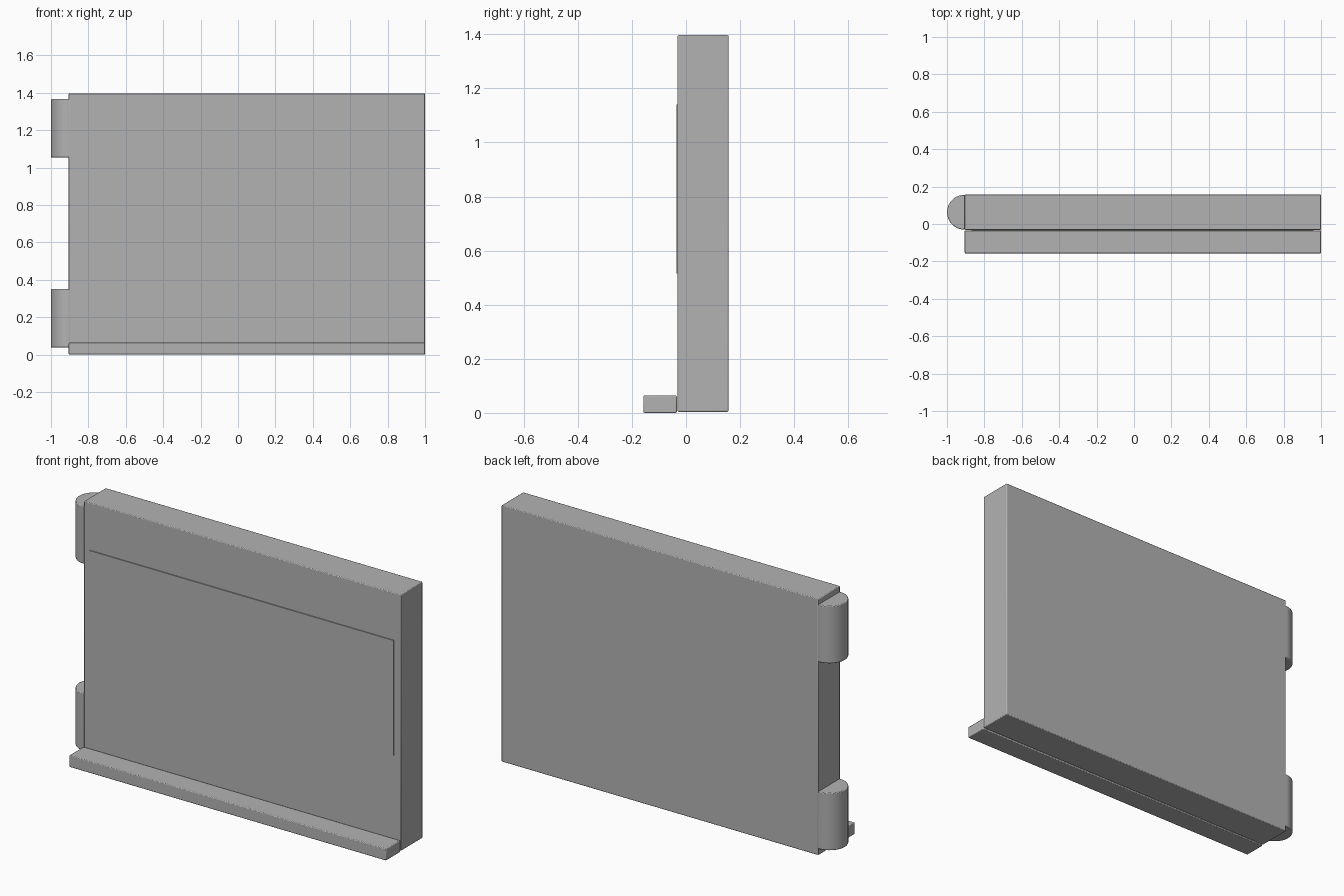
import bpy
import bmesh
import math

if "Cube" in bpy.data.objects:
    bpy.data.objects.remove(bpy.data.objects["Cube"], do_unlink=True)

grey = bpy.data.materials.new("plain grey")
grey.use_nodes = True
colour = (0.45, 0.45, 0.45, 1)
grey.diffuse_color = colour
grey.node_tree.nodes["Principled BSDF"].inputs["Base Color"].default_value = colour


def extrude_outline(name, outline, low, high, edge=0.0):
    """Stand a closed xy outline up between two heights, with softened edges."""
    bm = bmesh.new()
    face = bm.faces.new([bm.verts.new((x, y, low)) for x, y in outline])
    top = bmesh.ops.extrude_face_region(bm, geom=[face])
    raised = [v for v in top["geom"] if isinstance(v, bmesh.types.BMVert)]
    bmesh.ops.translate(bm, verts=raised, vec=(0, 0, high - low))
    bmesh.ops.recalc_face_normals(bm, faces=bm.faces)
    mesh = bpy.data.meshes.new(name)
    bm.to_mesh(mesh)
    bm.free()
    mesh.materials.append(grey)
    obj = bpy.data.objects.new(name, mesh)
    bpy.context.collection.objects.link(obj)
    if edge:
        bevel = obj.modifiers.new("soft edges", "BEVEL")
        bevel.width = edge
        bevel.segments = 2
        bevel.limit_method = "ANGLE"
        bevel.angle_limit = math.radians(40)
    bpy.ops.object.select_all(action="DESELECT")
    obj.select_set(True)
    bpy.context.view_layer.objects.active = obj
    bpy.ops.object.shade_smooth_by_angle(angle=math.radians(30))
    return obj


def box(name, x, y, z, edge=0.0):
    corners = [(x[0], y[0]), (x[1], y[0]), (x[1], y[1]), (x[0], y[1])]
    return extrude_outline(name, corners, z[0], z[1], edge)


LEFT, RIGHT = -0.905, 1.0
FRONT, BACK = -0.031, 0.157
HEIGHT = 1.397

# Main slab, raised front sheet and bottom ledge
box("panel", (LEFT, RIGHT), (FRONT, BACK), (0.004, HEIGHT), 0.004)
box("front_sheet", (-0.87, 0.96), (FRONT - 0.005, FRONT + 0.01), (0.515, 1.14))
box("ledge", (LEFT, RIGHT), (-0.157, FRONT - 0.003), (0, 0.064), 0.004)

# Two round-ended hinge barrels on the side
radius = (BACK - FRONT) / 2 - 0.001
middle = (FRONT + BACK) / 2
steps = 16
arc = []
for i in range(steps + 1):
    a = math.pi / 2 + math.pi * i / steps
    arc.append((radius * math.cos(a) - 1 + radius, middle + radius * math.sin(a)))
barrel = [(LEFT + 0.02, BACK - 0.005)] + arc + [(LEFT + 0.02, FRONT + 0.005)]
for name, low in (("lower_hinge", 0.038), ("upper_hinge", 1.054)):
    extrude_outline(name, barrel, low, low + 0.312, 0.004)
